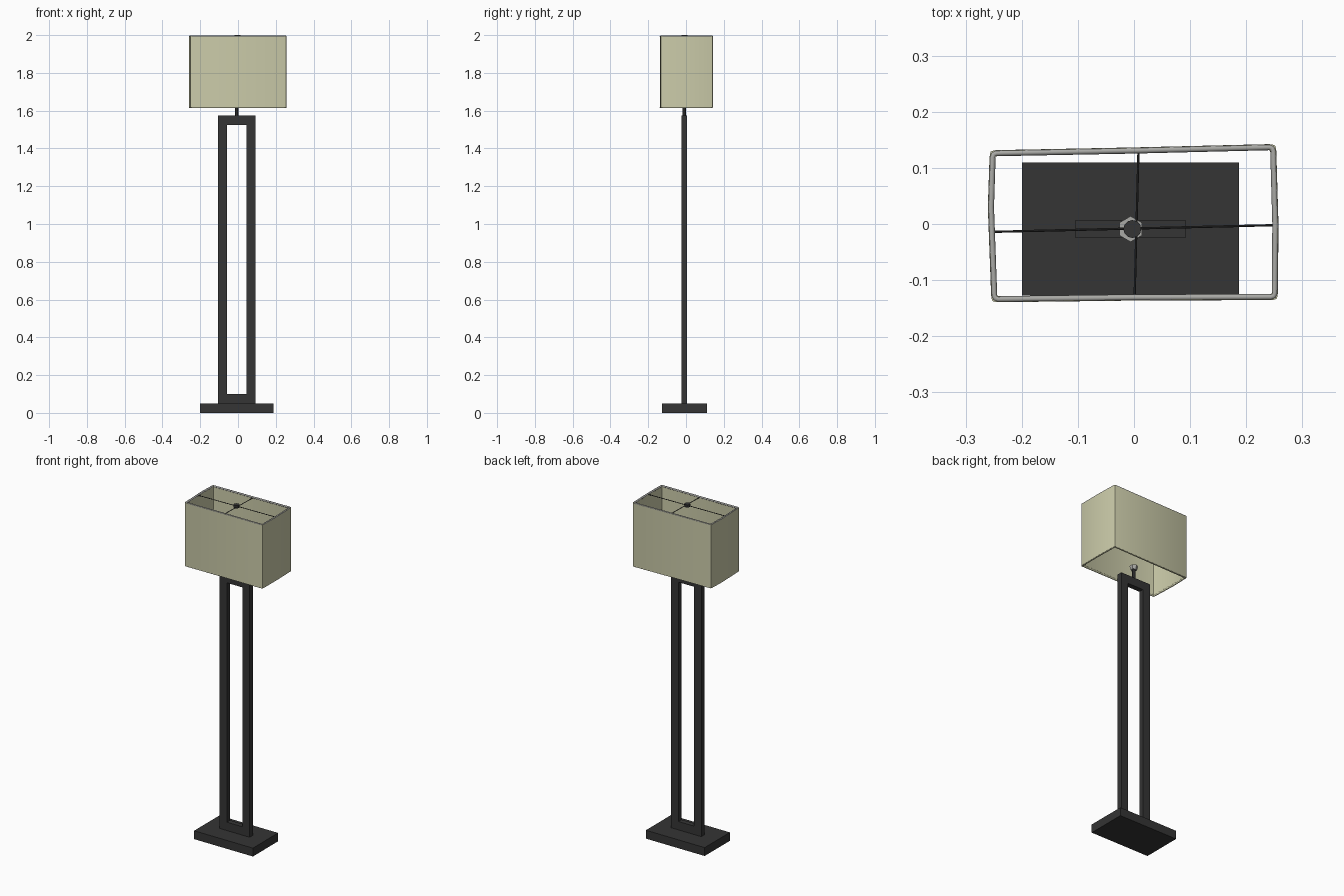
import bpy, bmesh
from math import pi
from mathutils import Vector

if "Cube" in bpy.data.objects:
    bpy.data.objects.remove(bpy.data.objects["Cube"])

CX, CY = -0.006, -0.009          # axis of the stem


def material(name, rgb):
    m = bpy.data.materials.new(name)
    m.diffuse_color = (*rgb, 1)
    m.use_nodes = True
    m.node_tree.nodes["Principled BSDF"].inputs["Base Color"].default_value = m.diffuse_color
    return m


DARK = material("dark_metal", (0.035, 0.035, 0.035))
CREAM = material("cream_fabric", (0.60, 0.60, 0.40))
GREY = material("grey_trim", (0.40, 0.40, 0.38))


def add_mesh(name, bm, mat):
    bmesh.ops.recalc_face_normals(bm, faces=bm.faces)
    me = bpy.data.meshes.new(name)
    bm.to_mesh(me)
    bm.free()
    ob = bpy.data.objects.new(name, me)
    bpy.context.collection.objects.link(ob)
    me.materials.append(mat)
    return ob


def box(name, lo, hi, mat):
    bm = bmesh.new()
    bmesh.ops.create_cube(bm, size=1)
    for v in bm.verts:
        v.co = [l + (c + 0.5) * (h - l) for c, l, h in zip(v.co, lo, hi)]
    return add_mesh(name, bm, mat)


def cylinder(name, a, b, r, mat, sides=12, r2=None):
    a, b = Vector(a), Vector(b)
    bm = bmesh.new()
    bmesh.ops.create_cone(bm, cap_ends=True, segments=sides, radius1=r,
                          radius2=r if r2 is None else r2, depth=(b - a).length)
    rot = Vector((0, 0, 1)).rotation_difference(b - a)
    for v in bm.verts:
        v.co = rot @ v.co + (a + b) / 2
    return add_mesh(name, bm, mat)


def ring_loops(name, loops, mat):
    """Closed skin through loops of equal length, last joined to first."""
    bm = bmesh.new()
    rows = [[bm.verts.new(p) for p in loop] for loop in loops]
    n = len(rows[0])
    for k, row in enumerate(rows):
        nxt = rows[(k + 1) % len(rows)]
        for i in range(n):
            bm.faces.new((row[i], row[(i + 1) % n], nxt[(i + 1) % n], nxt[i]))
    return add_mesh(name, bm, mat)


# base slab
box("base", (-0.20, -0.127, 0), (0.187, 0.11, 0.05), DARK)


# open rectangular frame
def rect(x0, x1, z0, z1, y):
    return [(x0, y, z0), (x1, y, z0), (x1, y, z1), (x0, y, z1)]


OUT, INN = (-0.105, 0.093, 0.05, 1.575), (-0.057, 0.045, 0.10, 1.525)
ring_loops("frame", [rect(*OUT, -0.024), rect(*OUT, 0.006),
                     rect(*INN, 0.006), rect(*INN, -0.024)], DARK)

# stem and hexagonal socket
cylinder("stem", (CX, CY, 1.57), (CX, CY, 1.64), 0.009, DARK)
cylinder("socket", (CX, CY, 1.632), (CX, CY, 1.655), 0.017, GREY, 6, 0.023)

# shade outline, slightly uneven, with rounded corners
CORNERS = [(-0.254, -0.139), (0.256, -0.135), (0.253, 0.142), (-0.257, 0.131)]
MIDS = [(0, -0.136), (0.257, 0), (0, 0.136), (-0.260, 0.03)]


def outline(inset, z):
    pts = []
    for i, (x, y) in enumerate(CORNERS):
        c = Vector((x - inset * (1 if x > 0 else -1),
                    y - inset * (1 if y > 0 else -1), z))
        r = 0.007
        prev, nxt = Vector((*CORNERS[i - 1], z)), Vector((*CORNERS[(i + 1) % 4], z))
        a, b = c + (prev - c).normalized() * r, c + (nxt - c).normalized() * r
        pts += [a, (a + b) / 4 + c / 2, b]
        m = Vector((*MIDS[i], z))
        k = (1, 0)[i % 2]
        m[k] -= inset * (1 if m[k] > 0 else -1)
        pts.append(m)
    return pts


Z0, Z1 = 1.616, 1.995
shade = ring_loops("shade", [outline(0, Z0), outline(0, Z1),
                             outline(0.009, Z1), outline(0.009, Z0)], CREAM)

# piping on the top and bottom rims
for name, z, mat in (("top_rim", Z1 - 0.003, GREY), ("bottom_rim", Z0 + 0.003, CREAM)):
    cu = bpy.data.curves.new(name, 'CURVE')
    cu.dimensions = '3D'
    cu.bevel_depth = 0.0055
    cu.bevel_resolution = 2
    sp = cu.splines.new('POLY')
    pts = outline(0.005, z)
    sp.points.add(len(pts) - 1)
    for p, co in zip(sp.points, pts):
        p.co = (*co, 1)
    sp.use_cyclic_u = True
    cu.materials.append(mat)
    bpy.context.collection.objects.link(bpy.data.objects.new(name, cu))

# crossed support wires and finial
WZ = 1.99
cylinder("long_wire", (-0.252, -0.014, WZ), (0.253, -0.002, WZ), 0.002, DARK, 8)
cylinder("short_wire", (0.001, -0.133, WZ), (0.008, 0.131, WZ), 0.002, DARK, 8)
cylinder("finial", (-0.003, CY, 1.984), (-0.003, CY, 2.0), 0.016, DARK, 12)

# smooth shading with sharp edges
for ob in bpy.context.scene.objects:
    ob.select_set(ob.type == 'MESH')
    if ob.type == 'MESH':
        bpy.context.view_layer.objects.active = ob
bpy.ops.object.shade_smooth_by_angle(angle=pi / 6)
